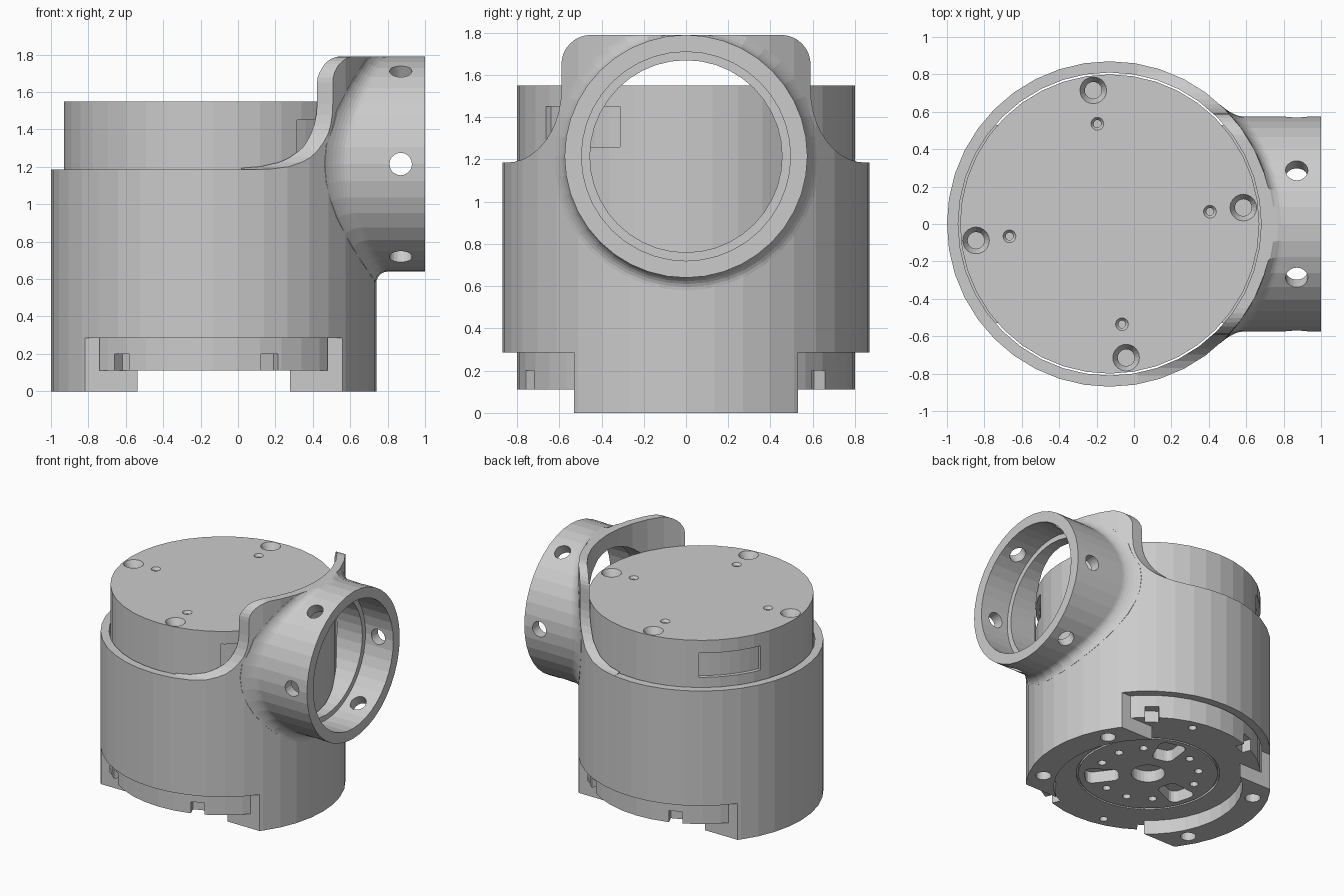
import bpy, bmesh
from math import sin, cos, pi, radians, sqrt
from mathutils import Matrix, Vector

if "Cube" in bpy.data.objects:
    bpy.data.objects.remove(bpy.data.objects["Cube"])

CX = -0.13          # axis of the main body
BODY_R = 0.87
BORE_R = 0.81
CORE_R = 0.8
CORE_BOTTOM, CORE_TOP = 0.11, 1.55
PORT_Z, PORT_R = 1.215, 0.575
SHOULDER, TOP = 1.185, 1.79
FOOT_Y, FOOT_TOP = 0.53, 0.285
SEGS = 40


def finish(bm, name):
    bmesh.ops.recalc_face_normals(bm, faces=bm.faces)
    mesh = bpy.data.meshes.new(name)
    bm.to_mesh(mesh)
    bm.free()
    obj = bpy.data.objects.new(name, mesh)
    bpy.context.scene.collection.objects.link(obj)
    return obj


def rod(name, start, end, r1, r2=None, segs=SEGS):
    """Cylinder or cone between two points."""
    a, b = Vector(start), Vector(end)
    axis = b - a
    turn = axis.to_track_quat('Z', 'Y').to_matrix().to_4x4()
    bm = bmesh.new()
    bmesh.ops.create_cone(bm, cap_ends=True, segments=segs, radius1=r1,
                          radius2=r1 if r2 is None else r2, depth=axis.length,
                          matrix=Matrix.Translation((a + b) / 2) @ turn)
    return finish(bm, name)


def loft(name, rings):
    """Closed solid through a list of rings with equal point counts."""
    bm = bmesh.new()
    loops = [[bm.verts.new(p) for p in ring] for ring in rings]
    n = len(loops[0])
    for a, b in zip(loops, loops[1:]):
        for i in range(n):
            j = (i + 1) % n
            bm.faces.new((a[i], a[j], b[j], b[i]))
    bm.faces.new(loops[0])
    bm.faces.new(loops[-1])
    return finish(bm, name)


def box(name, low, high):
    (x0, y0, z0), (x1, y1, z1) = low, high
    base = [(x0, y0), (x1, y0), (x1, y1), (x0, y1)]
    return loft(name, [[(x, y, z) for x, y in base] for z in (z0, z1)])


def polar(r, degrees, z):
    a = radians(degrees)
    return (CX + r * cos(a), r * sin(a), z)


def upright(name, r, degrees, z0, z1, r1, r2=None, segs=20):
    return rod(name, polar(r, degrees, z0), polar(r, degrees, z1), r1, r2, segs)


def combine(target, others, operation='DIFFERENCE'):
    """Apply a boolean with each helper, then delete the helpers."""
    for other in others:
        other.hide_render = True
        mod = target.modifiers.new("cut", 'BOOLEAN')
        mod.operation, mod.solver, mod.object = operation, 'EXACT', other
    graph = bpy.context.evaluated_depsgraph_get()
    mesh = bpy.data.meshes.new_from_object(target.evaluated_get(graph))
    target.modifiers.clear()
    target.data = mesh
    for other in others:
        bpy.data.objects.remove(other)


# Outer housing: cylinder trimmed to a low shoulder and a raised collar
housing = rod("housing", (CX, 0, 0), (CX, 0, TOP), BODY_R)
side = []
for i in range(11):                      # concave sweep up from the shoulder
    t = pi / 2 * (1 - i / 10)
    side.append((0.85 - 0.26 * cos(t), 1.535 - 0.35 * sin(t)))
for i in range(9):                       # rounded upper corner
    t = pi / 2 * i / 8
    side.append((0.45 + 0.14 * cos(t), 1.65 + 0.14 * sin(t)))
outline = [(1, SHOULDER)] + side + [(-y, z) for y, z in reversed(side)]
outline += [(-1, SHOULDER), (-1, 2), (1, 2)]
combine(housing, [
    box("back_trim", (-1.2, -1.1, SHOULDER), (0.02, 1.1, 2)),
    loft("collar_trim", [[(x, y, z) for y, z in outline] for x in (0, 1.2)]),
])


# Side port with a fillet flaring onto the housing
def port_ring(r, x=None, lift=0.0):
    ring = []
    for i in range(SEGS):
        a = 2 * pi * i / SEGS
        y, z = r * cos(a), min(PORT_Z + r * sin(a), TOP)
        if z > PORT_Z + 0.15:
            y = max(-0.59, min(0.59, y))
        ring.append((CX + sqrt(BODY_R ** 2 - y * y) + lift if x is None else x, y, z))
    return ring


FILLET = 0.06
rings = [port_ring(PORT_R + FILLET, x=0.3)]
for i in range(7):
    t = pi / 2 * i / 6
    rings.append(port_ring(PORT_R + FILLET * (1 - sin(t)), lift=FILLET * (1 - cos(t))))
rings.append(port_ring(PORT_R, x=1.0))
combine(housing, [loft("port", rings)], 'UNION')

# Bores, foot gaps and screw holes of the housing
cutters = [
    rod("main_bore", (CX, 0, CORE_BOTTOM), (CX, 0, 2), BORE_R),
    rod("foot_bore", (CX, 0, -0.1), (CX, 0, 0.3), 0.67),
    rod("port_bore", (0.2, 0, PORT_Z), (1.1, 0, PORT_Z), 0.455),
    rod("port_seat", (0.76, 0, PORT_Z), (1.1, 0, PORT_Z), 0.495),
    box("front_gap", (-1.2, -1.1, -0.1), (1, -FOOT_Y, FOOT_TOP)),
    box("back_gap", (-1.2, FOOT_Y, -0.1), (1, 1.1, FOOT_TOP)),
]
for k in range(6):
    a = k * pi / 3
    ends = [(0.87, r * cos(a), PORT_Z + r * sin(a)) for r in (0.3, 0.7)]
    cutters.append(rod("port_hole", *ends, 0.06, segs=20))
for angle in (-28, 28, 152, 208):
    cutters.append(upright("foot_hole", 0.76, angle, -0.1, 0.07, 0.055))
combine(housing, cutters)

# Inner core
core = rod("core", (CX, 0, CORE_BOTTOM), (CX, 0, CORE_TOP), CORE_R)
cutters = []

# Countersunk screws and small pin holes on the top
for k in range(4):
    angle = 7 + 90 * k
    for r, wide, narrow, depth in ((0.72, 0.072, 0.045, 0.05), (0.54, 0.035, 0.02, 0.02)):
        z = CORE_TOP
        cutters.append(upright("countersink", r, angle, z - depth, z + 0.001, narrow, wide))
        cutters.append(upright("screw_hole", r, angle, z - 0.12, z - depth / 2, narrow))

# Shallow windows on opposite sides
for start in (-56, 124):
    arc = [start + 33 * i / 6 for i in range(7)]
    plan = [(0.77, a) for a in arc] + [(0.86, a) for a in reversed(arc)]
    cutters.append(loft("window", [[polar(r, a, z) for r, a in plan] for z in (1.26, 1.45)]))

# Rim notches at the bottom edge
for angle in (-128, -68, 52, 112):
    notch = box("notch", (0.73, -0.05, 0.05), (0.9, 0.05, 0.2))
    notch.data.transform(Matrix.Translation((CX, 0, 0)) @ Matrix.Rotation(radians(angle), 4, 'Z'))
    cutters.append(notch)

# Underside: centre hole, slots, bolt circle and rim holes
low = CORE_BOTTOM - 0.05
cutters.append(upright("centre_hole", 0, 0, low, 0.2, 0.12, segs=28))
for k in range(12):
    angle = 75 + 30 * k
    if k % 4:
        cutters.append(upright("bolt_hole", 0.36, angle, low, 0.19, 0.03, segs=14))
    else:
        plan = []
        for x, y, a0 in ((0.4, 0.05, 0), (0.26, 0.03, 90), (0.26, -0.03, 180), (0.4, -0.05, 270)):
            for s in range(5):
                a = radians(a0 + 22.5 * s)
                plan.append((x + 0.05 * cos(a), y + 0.05 * sin(a)))
        slot = loft("slot", [[(x, y, z) for x, y in plan] for z in (low, 0.2)])
        slot.data.transform(Matrix.Translation((CX, 0, 0)) @ Matrix.Rotation(radians(angle), 4, 'Z'))
        cutters.append(slot)
for angle in (76, 256):
    cutters.append(upright("rim_hole", 0.72, angle, low, 0.19, 0.03, segs=14))
groove = rod("groove", (CX, 0, low), (CX, 0, 0.13), 0.51)
combine(groove, [rod("groove_core", (CX, 0, 0), (CX, 0, 0.2), 0.495)])
cutters.append(groove)
combine(core, cutters)
